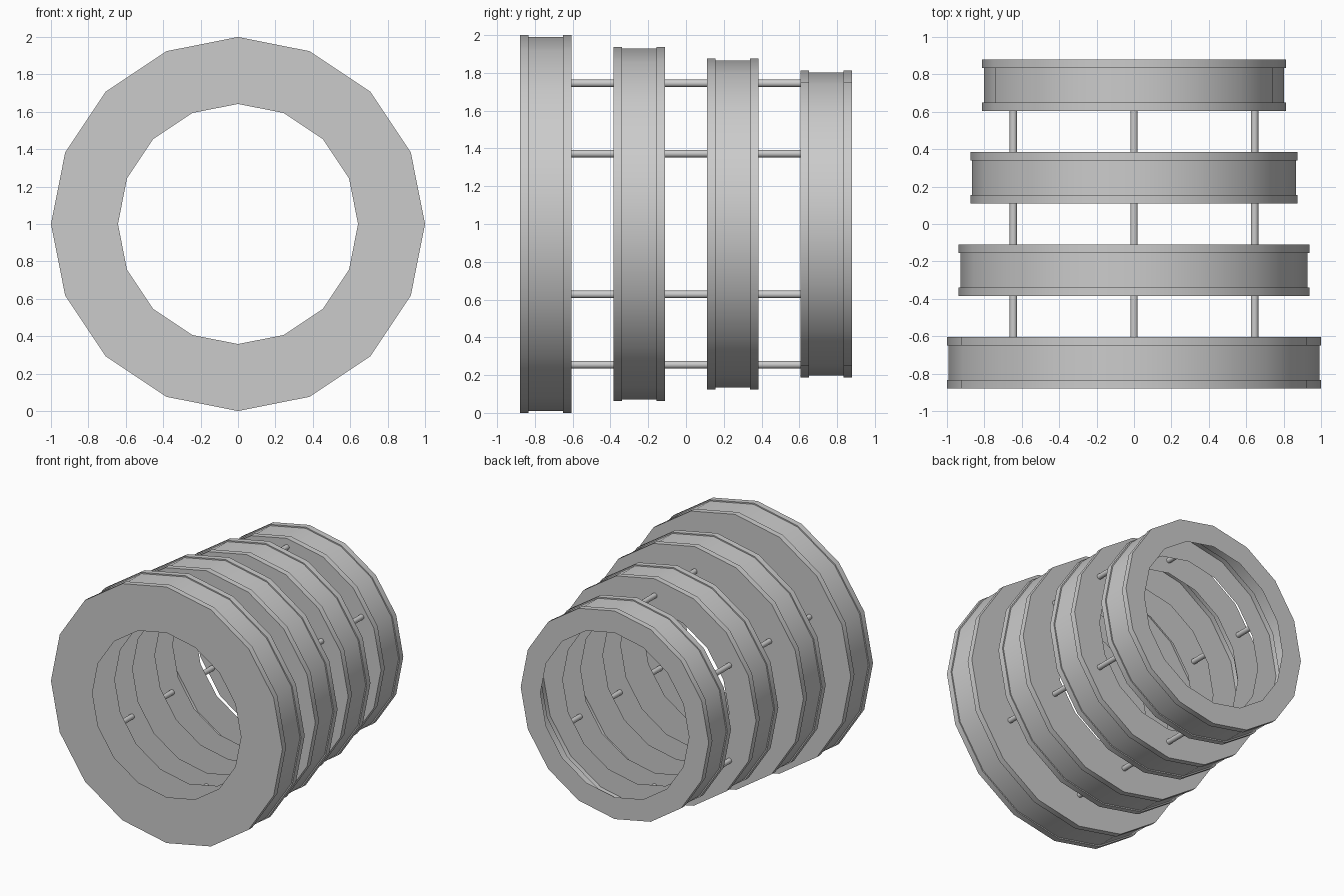
import bpy, bmesh, math

if "Cube" in bpy.data.objects:
    bpy.data.objects.remove(bpy.data.objects["Cube"])

SIDES = 16
CENTRE_Z = 1.0
INNER = 0.642
HALF = 0.1375      # half width of a ring
LIP = 0.045        # width of each raised rim
STEP = 0.0095      # depth of the shallow band between rims
CENTRES = [-0.7425, -0.2475, 0.2475, 0.7425]
RADII = [1.0, 0.9375, 0.875, 0.8125]

grey = bpy.data.materials.new("light_grey")
grey.diffuse_color = (0.6, 0.6, 0.6, 1)
grey.use_nodes = True
grey.node_tree.nodes["Principled BSDF"].inputs["Base Color"].default_value = grey.diffuse_color


def lathe(name, profile, sides, x=0.0, z=CENTRE_Z):
    """Revolve (radius, y) points about an axis parallel to y."""
    bm = bmesh.new()
    loops = []
    for r, y in profile:
        loops.append([bm.verts.new((x + r * math.sin(2 * math.pi * i / sides), y,
                                    z + r * math.cos(2 * math.pi * i / sides)))
                      for i in range(sides)])
    for a, b in zip(loops, loops[1:]):
        for i in range(sides):
            j = (i + 1) % sides
            bm.faces.new((a[i], a[j], b[j], b[i]))
    mesh = bpy.data.meshes.new(name)
    bm.normal_update()
    # point the outer wall away from the axis
    mid = bm.faces[:] if len(profile) == 2 else [f for f in bm.faces if abs(f.normal.y) < 0.5]
    c = mid[0].calc_center_median()
    if mid[0].normal.x * (c.x - x) + mid[0].normal.z * (c.z - z) < 0:
        bmesh.ops.reverse_faces(bm, faces=bm.faces[:])
    bm.to_mesh(mesh)
    bm.free()
    mesh.materials.append(grey)
    ob = bpy.data.objects.new(name, mesh)
    bpy.context.collection.objects.link(ob)
    bpy.ops.object.select_all(action='DESELECT')
    ob.select_set(True)
    bpy.context.view_layer.objects.active = ob
    bpy.ops.object.shade_smooth_by_angle(angle=math.radians(30))
    return ob


# Hollow rings, open towards the bore, with a rim at each edge
for n, (y, r) in enumerate(zip(CENTRES, RADII), 1):
    a, b = y - HALF, y + HALF
    lathe(f"ring_{n}", [(INNER, a), (r, a), (r, a + LIP), (r - STEP, a + LIP),
                        (r - STEP, b - LIP), (r, b - LIP), (r, b), (INNER, b)], SIDES)

# Six spacer rods in every gap between rings
for n, (y0, y1) in enumerate(zip(CENTRES, CENTRES[1:]), 1):
    for k in range(6):
        t = math.radians(60 * k)
        lathe(f"spacer_rod_{n}_{k + 1}", [(0.02, y0 + HALF), (0.02, y1 - HALF)], 16,
              0.745 * math.sin(t), CENTRE_Z + 0.745 * math.cos(t))
